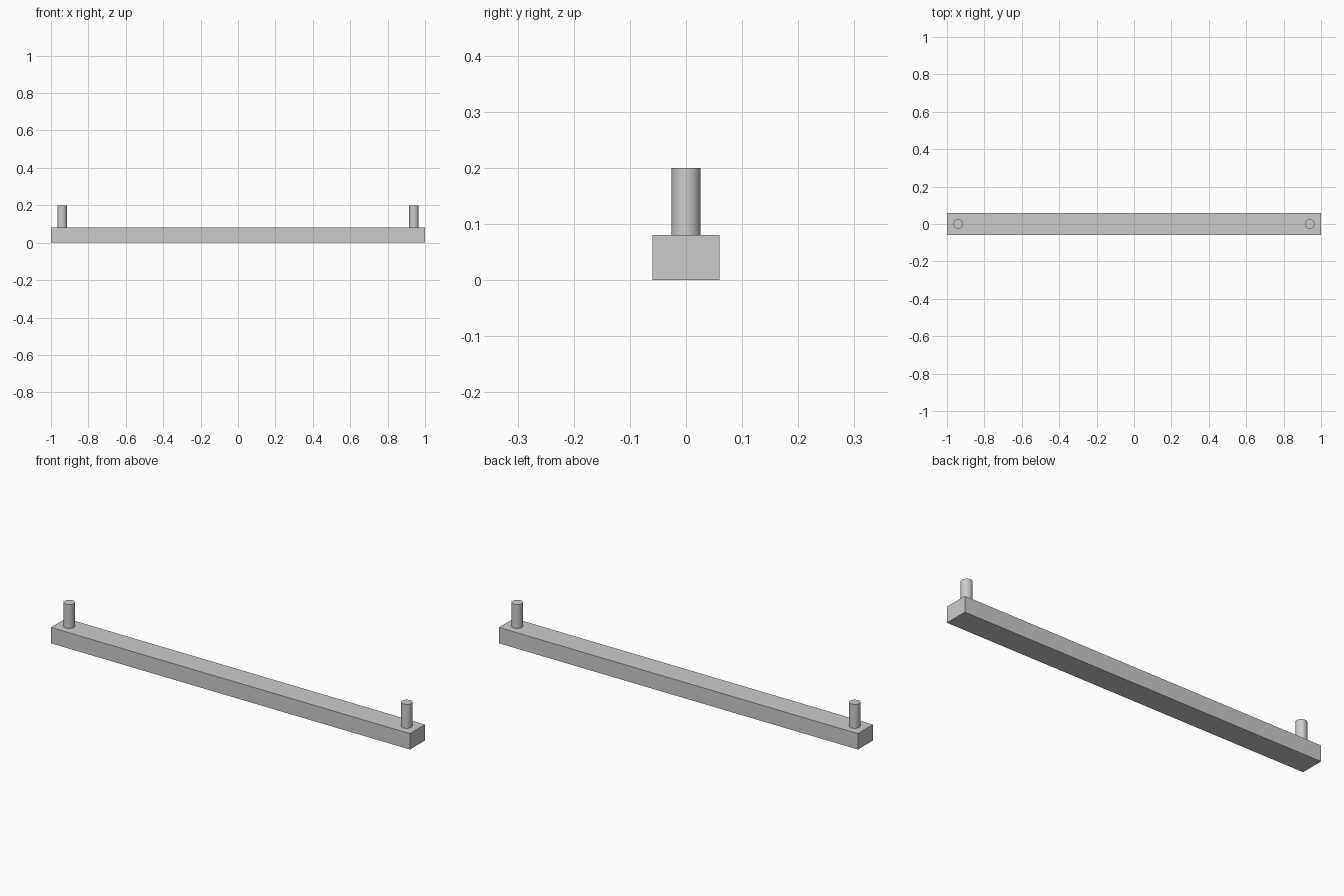
import bpy

if "Cube" in bpy.data.objects:
    bpy.data.objects.remove(bpy.data.objects["Cube"])

# Single grey finish
grey = bpy.data.materials.new("grey")
grey.diffuse_color = (0.6, 0.6, 0.6, 1)
grey.use_nodes = True
grey.node_tree.nodes["Principled BSDF"].inputs["Base Color"].default_value = grey.diffuse_color

LENGTH, DEPTH, BAR_H, TOP = 2.0, 0.12, 0.08, 0.20
PEG_X, PEG_R = 0.94, 0.026

# Long rectangular bar
bpy.ops.mesh.primitive_cube_add(size=1, location=(0, 0, BAR_H / 2))
bar = bpy.context.object
bar.name = "bar"
bar.scale = (LENGTH, DEPTH, BAR_H)
bpy.ops.object.transform_apply(location=False, rotation=False, scale=True)
bar.data.materials.append(grey)

# Round peg standing near each end
for side, name in ((-1, "left_peg"), (1, "right_peg")):
    bpy.ops.mesh.primitive_cylinder_add(
        vertices=48, radius=PEG_R, depth=TOP - BAR_H,
        location=(side * PEG_X, 0, (TOP + BAR_H) / 2))
    peg = bpy.context.object
    peg.name = name
    peg.data.materials.append(grey)
    bpy.ops.object.shade_smooth_by_angle()
